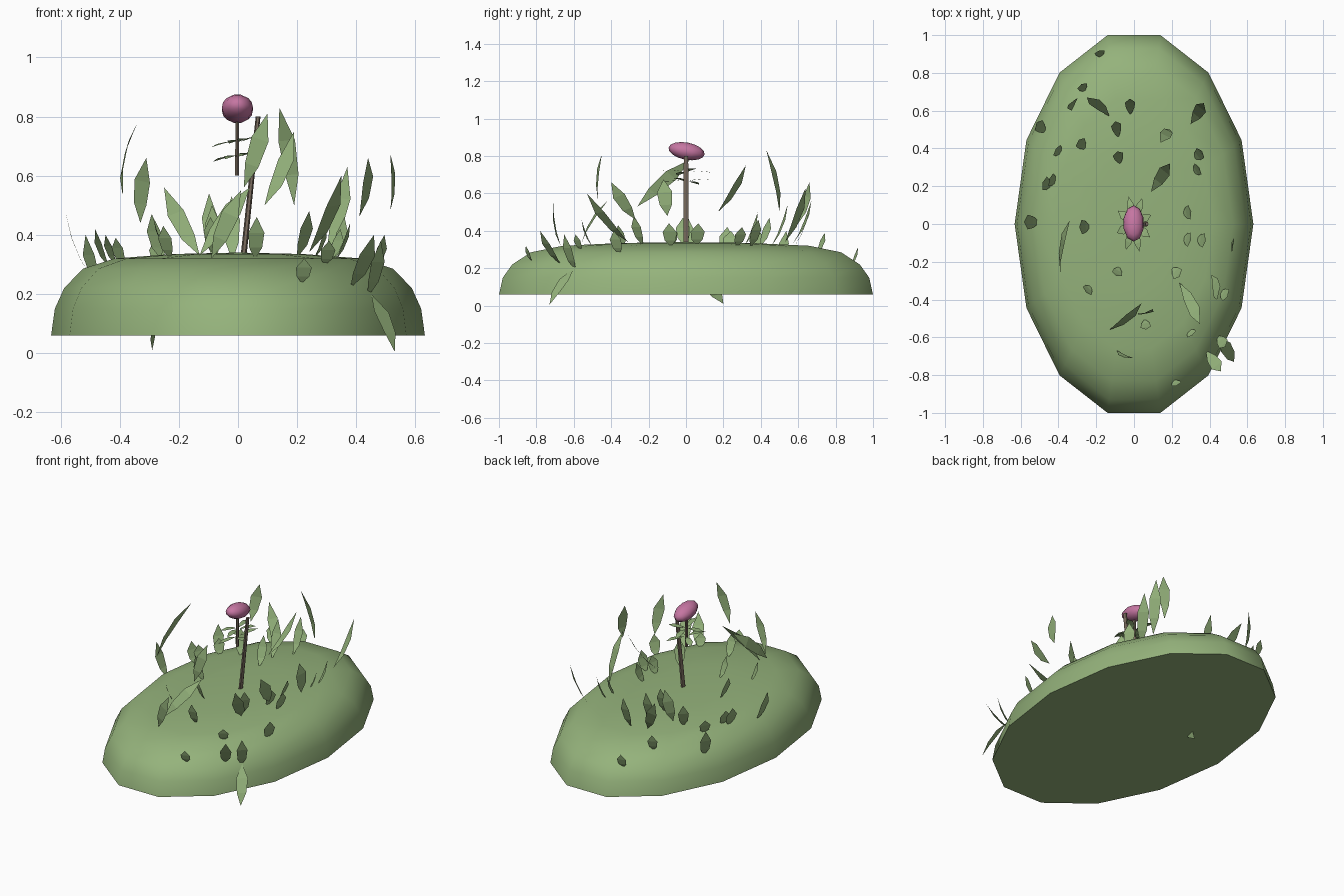
import bpy, bmesh, math
from mathutils import Vector, Matrix

if "Cube" in bpy.data.objects:
    bpy.data.objects.remove(bpy.data.objects["Cube"])


def material(name, rgb):
    m = bpy.data.materials.new(name)
    m.diffuse_color = (*rgb, 1)
    m.use_nodes = True
    m.node_tree.nodes["Principled BSDF"].inputs["Base Color"].default_value = m.diffuse_color
    return m


GREEN = material("leaf green", (0.30, 0.45, 0.20))
PINK = material("petal pink", (0.56, 0.18, 0.36))
BROWN = material("stem brown", (0.20, 0.155, 0.115))


def finish(name, bm, mat, smooth=None):
    bmesh.ops.recalc_face_normals(bm, faces=bm.faces)
    mesh = bpy.data.meshes.new(name)
    bm.to_mesh(mesh)
    bm.free()
    ob = bpy.data.objects.new(name, mesh)
    bpy.context.collection.objects.link(ob)
    mesh.materials.append(mat)
    if smooth:
        bpy.ops.object.select_all(action='DESELECT')
        ob.select_set(True)
        bpy.context.view_layer.objects.active = ob
        bpy.ops.object.shade_smooth_by_angle(angle=math.radians(smooth))
    return ob


# Oval mound: rings of 14 points following a rounded profile
RX, RY, SIDES = 0.632, 1.025, 14
PROFILE = [(1.0, 0.06), (0.98, 0.15), (0.93, 0.22), (0.83, 0.285),
           (0.66, 0.32), (0.35, 0.335), (0.0, 0.34)]
bm = bmesh.new()
rings = []
for r, z in PROFILE[:-1]:
    rings.append([bm.verts.new((RX * r * math.cos(math.tau * i / SIDES),
                                RY * r * math.sin(math.tau * i / SIDES), z))
                  for i in range(SIDES)])
top = bm.verts.new((0, 0, PROFILE[-1][1]))
bm.faces.new(rings[0])
for i in range(SIDES):
    j = (i + 1) % SIDES
    for a, b in zip(rings, rings[1:]):
        bm.faces.new((a[i], a[j], b[j], b[i]))
    bm.faces.new((rings[-1][i], rings[-1][j], top))
finish("mound", bm, GREEN, 50)


def ground(x, y):
    r = min(math.hypot(x / RX, y / RY), 1)
    for (r0, z0), (r1, z1) in zip(PROFILE, PROFILE[1:]):
        if r >= r1:
            return z1 + (z0 - z1) * (r - r1) / (r0 - r1)


def add_leaf(bm, base, tip, width, facing):
    """Pointed leaf blade, slightly bowed toward its facing direction."""
    base, tip = Vector(base), Vector(tip)
    axis = tip - base
    side = axis.cross(Vector(facing)).normalized() * width / 2
    side.y *= 1.4
    bow = side.cross(axis).normalized() * axis.length * 0.05
    b, t = bm.verts.new(base), bm.verts.new(tip)
    rows = []
    for f, w in ((0.3, 0.8), (0.65, 1.0)):
        mid = base + axis * f + bow
        rows.append([bm.verts.new(mid + side * w), bm.verts.new(mid - side * w)])
    bm.faces.new((b, rows[0][1], rows[0][0]))
    bm.faces.new((rows[0][0], rows[0][1], rows[1][1], rows[1][0]))
    bm.faces.new((rows[1][0], rows[1][1], t))


# Short leaves growing out of the mound: x, y, tip height
SHORT = [(-.18, .90, .31), (-.27, .72, .39), (-.02, .62, .53), (-.49, .51, .40),
         (-.09, .50, .54), (-.275, .42, .47), (-.40, .385, .39), (-.08, .35, .50),
         (.34, .365, .46), (.33, .285, .42), (-.46, .21, .42), (-.43, .23, .40),
         (-.54, .01, .47), (-.26, -.015, .47), (-.24, -.345, .43),
         (-.085, -.25, .46), (.06, -.53, .46), (.28, .06, .44), (.28, -.08, .43),
         (.355, -.085, .44), (.22, -.255, .48), (.475, -.37, .40),
         (.30, -.575, .38), (.46, -.62, .38), (.22, -.84, .32)]
bm = bmesh.new()
for x, y, z in SHORT:
    out = Vector((x, y, 0)).normalized()
    z0 = ground(x, y) - 0.01
    lean = out * (z - z0) * 0.2
    add_leaf(bm, (x - lean.x, y - lean.y, z0), (x + lean.x, y + lean.y, z),
             0.055, out)
finish("short_leaves", bm, GREEN)

# Long leaves, some carried high above the mound: base, tip
LONG = [((-.39, -.26, .53), (-.34, .02, .78)),
        ((-.33, .60, .44), (-.31, .66, .66)),
        ((.19, .50, .50), (.14, .43, .83)),
        ((.02, -.47, .56), (.10, -.45, .81)),
        ((.515, -.10, .48), (.515, -.12, .675)),
        ((.41, -.27, .46), (.44, -.40, .66)),
        ((.24, -.31, .34), (.35, -.53, .60)),
        ((.30, .53, .34), (.37, .64, .63)),
        ((.09, .17, .50), (.19, .32, .75)),
        ((-.13, .57, .33), (-.25, .67, .56)),
        ((-.13, -.56, .33), (.04, -.42, .56)),
        ((-.09, -.67, .32), (.01, -.71, .55)),
        ((.38, -.67, .22), (.46, -.78, .40)),
        ((.53, -.73, .005), (.45, -.60, .20)),
        ((-.29, .20, .01), (-.25, .08, .16))]
bm = bmesh.new()
for base, tip in LONG:
    mid = (Vector(base) + Vector(tip)) / 2
    add_leaf(bm, base, tip, 0.06, (mid.x, mid.y, 0))
finish("long_leaves", bm, GREEN)

# Star of thin leaves below the flower
bm = bmesh.new()
for i in range(8):
    a = math.tau * (i + 0.4) / 8
    c, s = math.cos(a), math.sin(a)
    z = 0.69 + 0.025 * (-1) ** i
    add_leaf(bm, (0.01 * c, 0.015 * s, z), (0.095 * c, 0.155 * s, z + 0.02 * c),
             0.035, (0, 0, 1))
finish("flower_leaves", bm, GREEN)


# Stems: tapered tubes, deeper than wide
def stem(name, base, tip, radius):
    base, tip = Vector(base), Vector(tip)
    bm = bmesh.new()
    bmesh.ops.create_cone(bm, cap_ends=True, segments=6, radius1=radius,
                          radius2=radius * 0.8, depth=(tip - base).length)
    bm.transform(Matrix.Translation((base + tip) / 2)
                 @ Matrix.Diagonal((1, 1.7, 1, 1))
                 @ (tip - base).to_track_quat('Z', 'Y').to_matrix().to_4x4())
    finish(name, bm, BROWN, 40)


stem("main_stem", (0.018, 0, 0.32), (0.068, 0, 0.80), 0.010)
stem("flower_stem", (-0.003, 0, 0.60), (-0.003, 0, 0.80), 0.008)

# Flower head: flattened, tilted ball
bm = bmesh.new()
bmesh.ops.create_uvsphere(bm, u_segments=10, v_segments=8, radius=1)
bm.transform(Matrix.Translation((-0.002, 0.003, 0.826))
             @ Matrix.Rotation(math.radians(-11), 4, 'X')
             @ Matrix.Diagonal((0.055, 0.098, 0.046, 1)))
finish("flower_head", bm, PINK, 60)
